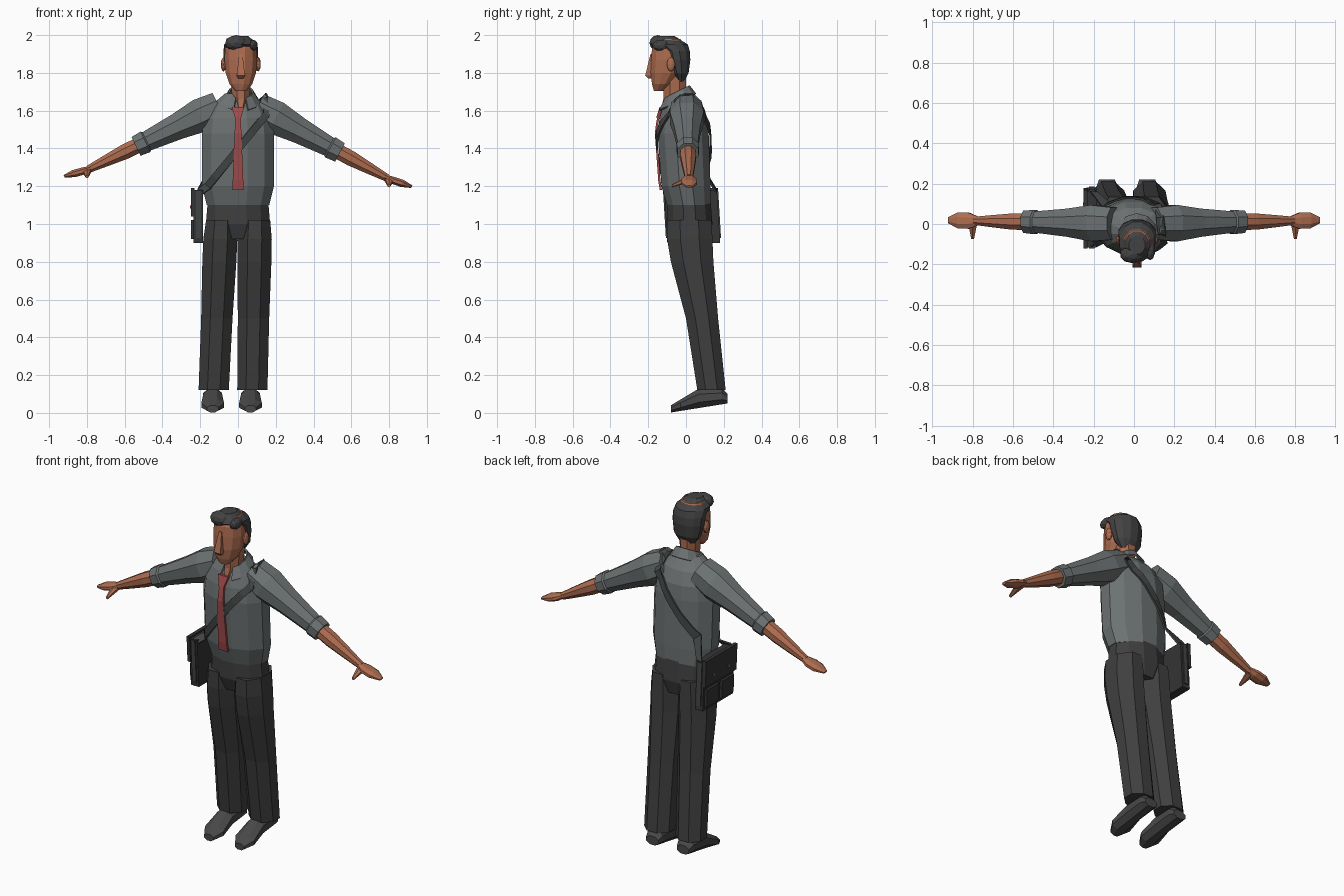
import bpy, bmesh, math
from mathutils import Matrix, Vector
from mathutils.bvhtree import BVHTree

default_cube = bpy.data.objects.get("Cube")
if default_cube:
    bpy.data.objects.remove(default_cube)


def material(name, red, green, blue):
    mat = bpy.data.materials.new(name)
    mat.use_nodes = True
    colour = (red, green, blue, 1)
    mat.diffuse_color = colour
    mat.node_tree.nodes["Principled BSDF"].inputs["Base Color"].default_value = colour
    return mat


SHIRT = material("grey_shirt", .15, .165, .165)
CLOTH = material("dark_trousers", .05, .05, .05)
SKIN = material("brown_skin", .42, .15, .08)
RED = material("red_tie", .36, .07, .07)
HAIR = material("charcoal_hair", .055, .055, .055)
SHOE = material("dark_shoe", .065, .065, .065)
BAG = material("black_bag", .035, .035, .035)
STRAP = material("grey_strap", .055, .06, .06)

X, Y, Z = Vector((1, 0, 0)), Vector((0, 1, 0)), Vector((0, 0, 1))
SIDES = (("right", -1), ("left", 1))
HEAD_X = .015


def finish(name, mat, bm):
    """Turn a bmesh into a flat-shaded object of one colour."""
    bmesh.ops.recalc_face_normals(bm, faces=bm.faces[:])
    mesh = bpy.data.meshes.new(name)
    bm.to_mesh(mesh)
    bm.free()
    mesh.materials.append(mat)
    part = bpy.data.objects.new(name, mesh)
    bpy.context.collection.objects.link(part)
    return part


def loft(name, mat, rings, across, upward, count):
    """Skin rings given as (centre, radius across, radius upward)."""
    bm = bmesh.new()
    reach = 1 / math.cos(math.pi / count)
    loops = []
    for centre, wide, high in rings:
        loop = []
        for i in range(count):
            angle = 2 * math.pi * (i + .5) / count
            offset = across * wide * math.cos(angle) + upward * high * math.sin(angle)
            loop.append(bm.verts.new(Vector(centre) + offset * reach))
        loops.append(loop)
    for first, second in zip(loops, loops[1:]):
        for i in range(count):
            j = (i + 1) % count
            bm.faces.new((first[i], first[j], second[j], second[i]))
    bm.faces.new(loops[0])
    bm.faces.new(loops[-1])
    return finish(name, mat, bm)


def stack(name, mat, x, levels, count=12):
    """Loft level slices given as (z, half width, front, back)."""
    rings = [((x(z) if callable(x) else x, (front + back) / 2, z), half, (back - front) / 2)
             for z, half, front, back in levels]
    return loft(name, mat, rings, X, Y, count)


def blob(name, mat, centre, radii):
    bm = bmesh.new()
    placing = Matrix.LocRotScale(Vector(centre), None, Vector(radii))
    bmesh.ops.create_icosphere(bm, subdivisions=2, radius=1, matrix=placing)
    return finish(name, mat, bm)


def box(name, mat, centre, size):
    bm = bmesh.new()
    placing = Matrix.LocRotScale(Vector(centre), None, Vector(size))
    bmesh.ops.create_cube(bm, size=1, matrix=placing)
    for vert in bm.verts:
        vert.co.y -= (vert.co.z - 1) * .06
    return finish(name, mat, bm)


def ribbon(name, mat, pairs, thickness):
    """Join pairs of edge points into a band with some thickness."""
    bm = bmesh.new()
    rows = [[bm.verts.new(point) for point in pair] for pair in pairs]
    for first, second in zip(rows, rows[1:]):
        bm.faces.new((first[0], first[1], second[1], second[0]))
    part = finish(name, mat, bm)
    solid = part.modifiers.new("thickness", "SOLIDIFY")
    solid.thickness = thickness
    solid.offset = 0
    return part


# Shirt body
shirt_parts = [stack("shirt_body", SHIRT, 0, [
    (1.1, .165, -.1, .13), (1.2, .19, -.13, .13), (1.48, .19, -.15, .12),
    (1.56, .18, -.14, .11), (1.63, .14, -.12, .08), (1.69, .07, -.09, .02)])]

# Arms follow a falling line; the left one hangs a little lower
for side, sign in SIDES:
    slope = .48 if sign < 0 else .54
    across_arm = Vector((sign * slope, 0, 1)).normalized()

    def spine(x):
        return Vector((sign * x, x * .02, 1.67 - slope * x + max(0, x - .8) * .2))

    def arm(part, mat, stations, flatness=1):
        rings = [(spine(x), radius, radius * flatness) for x, radius in stations]
        return loft(side + part, mat, rings, Y, across_arm, 8)

    shirt_parts.append(arm("_sleeve", SHIRT, [(.1, .08), (.2, .09), (.32, .07), (.51, .05)]))
    arm("_cuff", SHIRT, [(.48, .05), (.49, .06), (.54, .055), (.54, .04)])
    arm("_forearm", SKIN, [(.5, .04), (.6, .04), (.7, .03), (.79, .02)])
    arm("_hand", SKIN, [(.77, .02), (.82, .04), (.87, .04), (.92, .015)], .5)
    palm = spine(.8)
    thumb = [(palm - (Y + Z * .4) * reach, .025 - reach / 5, .016 - reach / 10)
             for reach in (0, .05, .09)]
    loft(side + "_thumb", SKIN, thumb, X, Z, 6)

# Trousers
stack("trouser_hips", CLOTH, 0, [
    (1.12, .16, -.1, .13), (1, .17, -.1, .14), (.92, .1, -.07, .12)])
for side, sign in SIDES:
    stack(side + "_trouser_leg", CLOTH, lambda z: sign * (.104 - z * .014) - .03 * (1 - z), [
        (1.02, .08, -.1, .135), (.92, .09, -.1, .14), (.8, .09, -.08, .145),
        (.5, .083, 0, .17), (.12, .08, .06, .21)], 8)
    # Shoe from heel to toe, with a tilted sole
    shoe = []
    for y, top, half in ((.22, .1, .04), (.19, .13, .05), (.07, .13, .05),
                         (-.03, .07, .06), (-.08, .04, .03)):
        sole = .015 + .16 * y
        shoe.append(((sign * .1 - .034, y, (top + sole) / 2), half, (top - sole) / 2))
    loft(side + "_shoe", SHOE, shoe, X, Z, 8)

# Neck and head
stack("neck", SKIN, HEAD_X, [
    (1.6, .02, -.135, -.03), (1.66, .045, -.12, 0), (1.78, .055, -.12, 0)], 8)
stack("head", SKIN, HEAD_X, [
    (1.705, .03, -.17, -.12), (1.74, .06, -.18, -.07), (1.8, .08, -.187, -.02),
    (1.87, .087, -.185, 0), (1.93, .083, -.18, 0), (1.98, .06, -.15, -.03)])
stack("nose", SKIN, HEAD_X, [
    (1.77, .014, -.2, -.17), (1.785, .022, -.216, -.17), (1.9, .009, -.188, -.17)], 4)
for side, sign in SIDES:
    blob(side + "_ear", SKIN, (HEAD_X + sign * .092, -.08, 1.845), (.014, .022, .038))

# Hair cap with two swept front locks
stack("hair", HAIR, HEAD_X, [
    (1.755, .05, -.05, -.01), (1.8, .08, -.085, .014), (1.87, .092, -.115, .023),
    (1.915, .092, -.13, .02), (1.95, .088, -.187, .01), (1.995, .04, -.15, -.06)])
blob("hair_front_lock", HAIR, (-.01, -.15, 1.958), (.06, .044, .042))
blob("hair_side_lock", HAIR, (.08, -.13, 1.945), (.025, .05, .03))

# Shirt collar, open at the throat
collar = []
for step in range(11):
    angle = math.radians(157) * (step / 5 - 1)
    front = (1 - math.cos(angle)) / 2
    ring = Vector((math.sin(angle), math.cos(angle), 0))
    centre = Vector((HEAD_X, -.048, 1.732 - .068 * front))
    collar.append([centre + ring * .063, centre + ring * .098 - Z * (.045 + .02 * front)])
ribbon("collar", SHIRT, collar, .01)

# Surface that the tie and strap rest on
bm = bmesh.new()
for part in shirt_parts:
    bm.from_mesh(part.data)
shirt_surface = BVHTree.FromBMesh(bm)
bm.free()


def lay(point, direction):
    """Drop a point onto the shirt along a direction, with a small gap."""
    hit = shirt_surface.ray_cast(point - direction * 2, direction)[0]
    return (hit or point) - direction * .009


def lay_band(start, end, half, direction, count):
    """Rest a straight band on the shirt; half goes from its middle to one edge."""
    return [[lay(start.lerp(end, i / count) + edge, direction) for edge in (half, -half)]
            for i in range(count + 1)]


# Tie, widening downwards, with its knot
tie = []
for step in range(9):
    half = X * (.03 - .002 * step)
    height = Z * (1.18 + .05 * step)
    tie.append([lay(height + half, Y), lay(height - half, Y)])
ribbon("tie", RED, tie, .012)
stack("tie_knot", RED, 0, [(1.56, .015, -.158, -.12), (1.62, .034, -.14, -.11)], 4)

# Shoulder strap: up the chest, over the shoulder and down the back
edge = Vector((.015, 0, -.012))
chest_low, chest_high = Vector((-.16, 0, 1.2)), Vector((.15, 0, 1.58))
back_high, back_low = Vector((.12, 0, 1.6)), Vector((-.14, 0, 1.28))
strap = [[Vector((-.2, -.11, 1.17)) + edge, Vector((-.2, -.11, 1.17)) - edge]]
strap += lay_band(chest_low, chest_high, edge, Y, 8)
strap += lay_band(Vector((.14, -.05, 1.6)), Vector((.13, .03, 1.6)), X * .019, -Z, 2)
strap += lay_band(back_high, back_low, edge, -Y, 8)
strap.append([Vector((-.2, .16, 1.17)) + edge, Vector((-.2, .16, 1.17)) - edge])
ribbon("shoulder_strap", STRAP, strap, .01)

# Satchel with flap, pockets, clasps and strap tabs
bag_y = .035
box("bag_body", BAG, (-.21, bag_y, 1.04), (.05, .28, .28))
box("bag_flap", BAG, (-.24, bag_y, 1.115), (.02, .29, .15))
for side, sign in SIDES:
    middle = bag_y + sign * .07
    box(side + "_bag_pocket", BAG, (-.24, middle, .97), (.02, .11, .1))
    box(side + "_bag_clasp", RED, (-.25, middle, 1.09), (.008, .015, .015))
    box(side + "_strap_tab", STRAP, (-.21, bag_y + sign * .136, 1.05), (.026, .02, .25))
